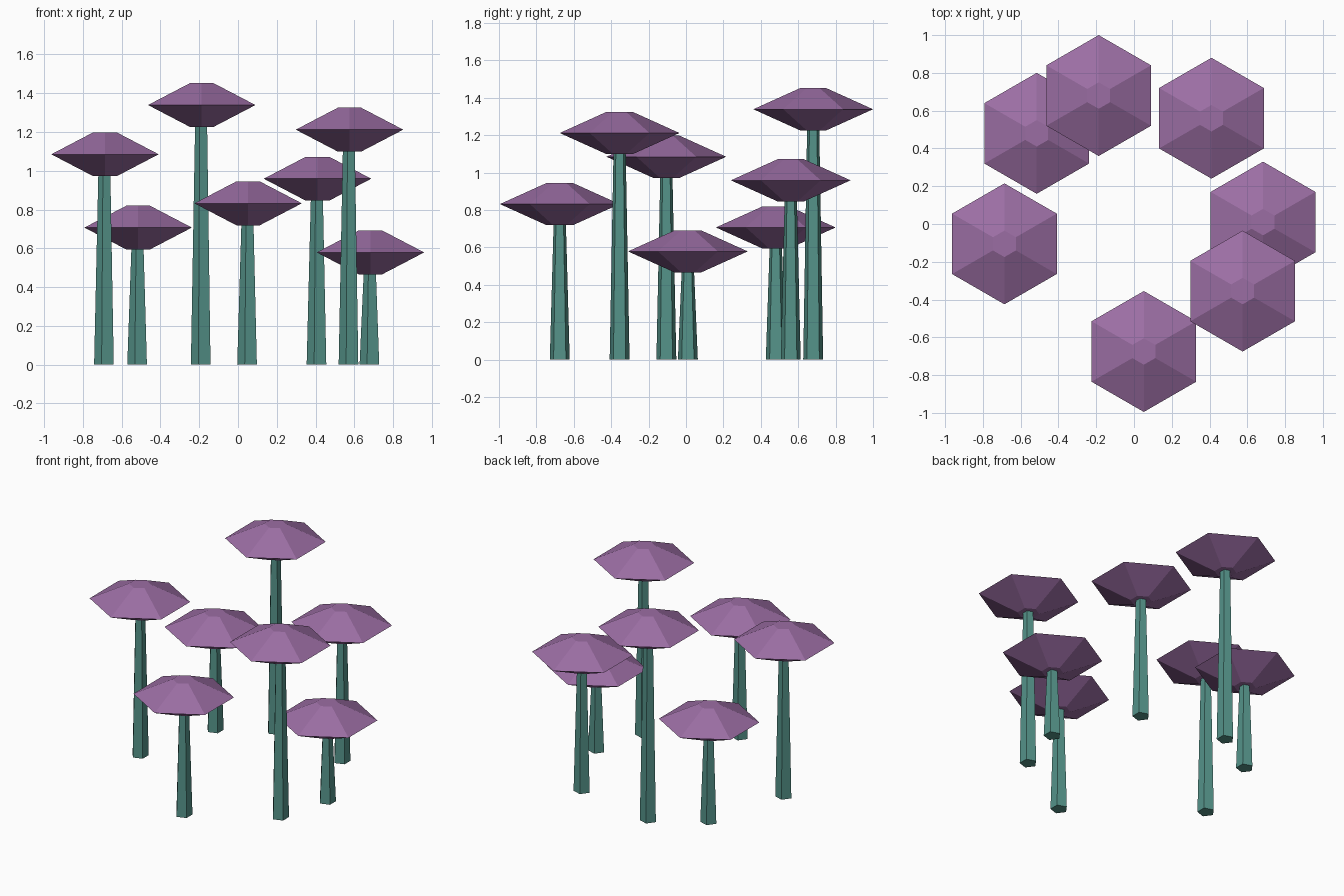
import bpy, bmesh, math
from mathutils import Matrix

if "Cube" in bpy.data.objects:
    bpy.data.objects.remove(bpy.data.objects["Cube"])


def material(name, color):
    m = bpy.data.materials.new(name)
    m.diffuse_color = (*color, 1)
    m.use_nodes = True
    m.node_tree.nodes["Principled BSDF"].inputs["Base Color"].default_value = m.diffuse_color
    return m


PURPLE = material("cap_purple", (0.33, 0.155, 0.37))
TEAL = material("stem_teal", (0.09, 0.29, 0.25))


def lathe(name, sides, start, rings, loc, mat):
    """Flat-faced solid from (radius, z) rings, first corner at angle start."""
    bm = bmesh.new()
    loops = [[bm.verts.new((r * math.cos(start + math.tau * i / sides),
                            r * math.sin(start + math.tau * i / sides), z))
              for i in range(sides)] for r, z in rings]
    for a, b in zip(loops, loops[1:]):
        for i in range(sides):
            j = (i + 1) % sides
            bm.faces.new((a[i], a[j], b[j], b[i]))
    bm.faces.new(loops[0][::-1])
    bm.faces.new(loops[-1])
    me = bpy.data.meshes.new(name)
    bm.to_mesh(me)
    bm.free()
    me.materials.append(mat)
    ob = bpy.data.objects.new(name, me)
    ob.matrix_world = Matrix.Translation(loc)
    bpy.context.collection.objects.link(ob)
    return ob


# Ring of mushrooms: x, y, total height
MUSHROOMS = [
    (0.683, 0.01, 0.692), (0.41, 0.56, 1.072), (-0.187, 0.68, 1.452),
    (-0.515, 0.48, 0.82), (-0.686, -0.105, 1.198), (0.052, -0.675, 0.945),
    (0.575, -0.355, 1.325),
]

for n, (x, y, top) in enumerate(MUSHROOMS, 1):
    # tapered five-sided stem, running slightly into the cap
    lathe(f"stem_{n}", 5, math.pi,
          [(0.056, 0), (0.034, top - 0.2)], (x, y, 0), TEAL)
    # six-sided double-cone cap with flat top and underside
    lathe(f"cap_{n}", 6, math.pi / 2,
          [(0.07, -0.113), (0.32, 0), (0.07, 0.113)],
          (x, y, top - 0.113), PURPLE)
